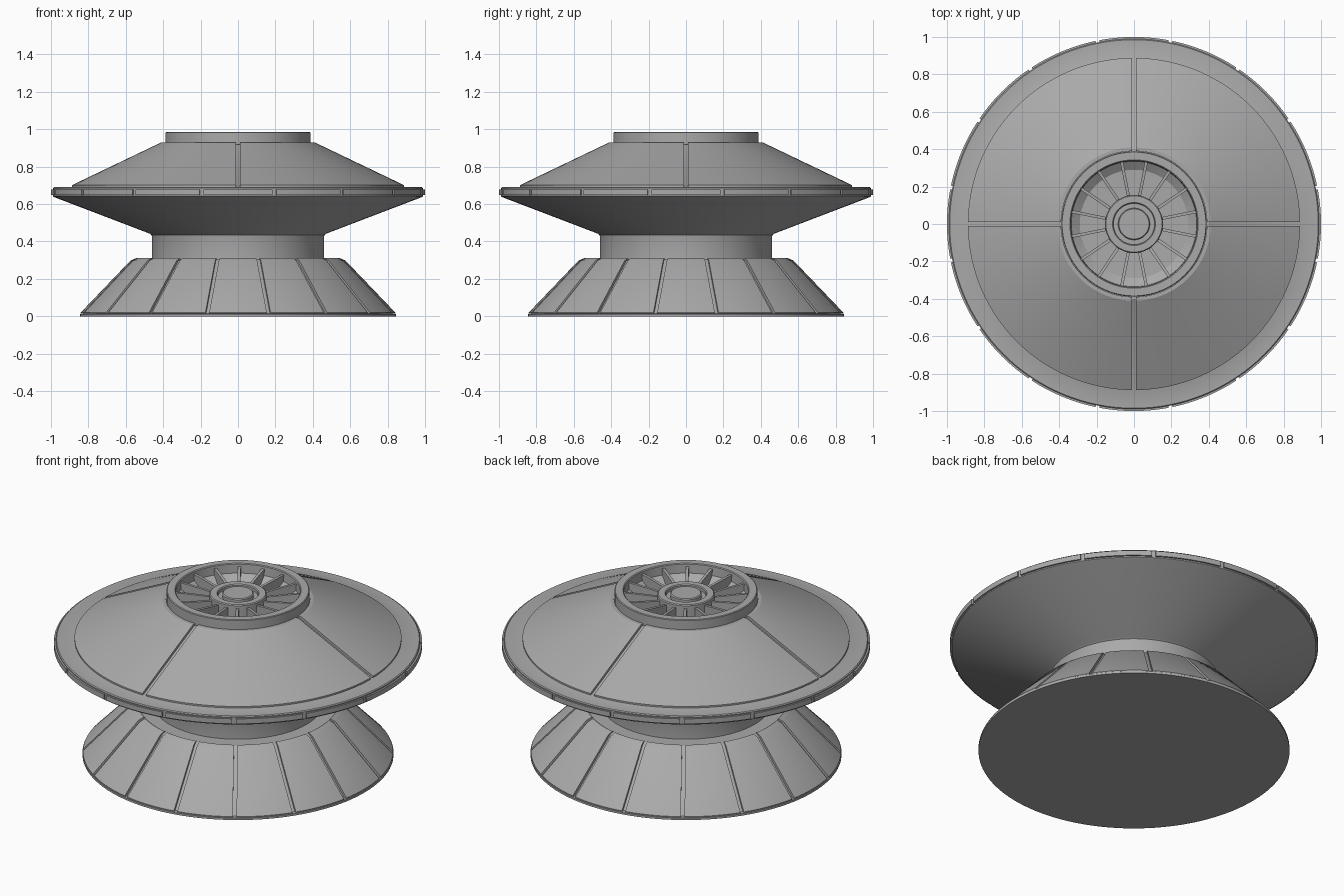
import bpy, bmesh, math
from math import cos, sin, pi, radians

cube = bpy.data.objects.get("Cube")
if cube:
    bpy.data.objects.remove(cube, do_unlink=True)

grey = bpy.data.materials.new("plain grey")
grey.use_nodes = True
tone = (0.4, 0.4, 0.4, 1)
grey.diffuse_color = tone
grey.node_tree.nodes["Principled BSDF"].inputs["Base Color"].default_value = tone


def finish(bm, name):
    bmesh.ops.recalc_face_normals(bm, faces=bm.faces)
    mesh = bpy.data.meshes.new(name)
    bm.to_mesh(mesh)
    bm.free()
    ob = bpy.data.objects.new(name, mesh)
    bpy.context.collection.objects.link(ob)
    mesh.materials.append(grey)
    bpy.ops.object.select_all(action="DESELECT")
    ob.select_set(True)
    bpy.context.view_layer.objects.active = ob
    bpy.ops.object.shade_smooth_by_angle(angle=radians(25))
    return ob


def lathe(name, profile, steps=128):
    """Revolve (radius, height) points; points on the axis become caps."""
    bm = bmesh.new()
    verts = [bm.verts.new((r, 0, z)) for r, z in profile]
    edges = [bm.edges.new(pair) for pair in zip(verts, verts[1:])]
    bmesh.ops.spin(bm, geom=verts + edges, cent=(0, 0, 0), axis=(0, 0, 1),
                   angle=2 * pi, steps=steps, use_duplicate=False)
    bmesh.ops.remove_doubles(bm, verts=bm.verts, dist=0.0003)
    return finish(bm, name)


def panels(name, section, count, gap, start, steps):
    """Ring of closed panels with parallel-sided gaps between them."""
    bm = bmesh.new()
    for k in range(count):
        a0 = start + 2 * pi * k / count
        a1 = a0 + 2 * pi / count
        rings = []
        for s in range(steps + 1):
            ring = []
            for r, z in section:
                trim = math.asin(gap / 2 / r)
                a = a0 + trim + (a1 - a0 - 2 * trim) * s / steps
                ring.append(bm.verts.new((r * cos(a), r * sin(a), z)))
            rings.append(ring)
        n = len(section)
        for p, q in zip(rings, rings[1:]):
            for i in range(n):
                j = (i + 1) % n
                bm.faces.new((p[i], p[j], q[j], q[i]))
        bm.faces.new(rings[0])
        bm.faces.new(rings[-1][::-1])
    return finish(bm, name)


def fins(name, outline, count, width):
    """Radial vanes extruded from a side outline."""
    bm = bmesh.new()
    for k in range(count):
        a = 2 * pi * (k + 0.5) / count
        sides = [[bm.verts.new((r * cos(a) - t * sin(a), r * sin(a) + t * cos(a), z))
                  for r, z in outline] for t in (-width / 2, width / 2)]
        left, right = sides
        bm.faces.new(left)
        bm.faces.new(right[::-1])
        for i in range(len(outline)):
            j = (i + 1) % len(outline)
            bm.faces.new((left[i], left[j], right[j], right[i]))
    return finish(bm, name)


# Main body: foot, neck, flared underside, rim and upper cone
lathe("body", [(0, 0), (0.845, 0), (0.845, 0.012), (0.825, 0.014), (0.56, 0.295),
               (0.54, 0.305), (0.46, 0.305), (0.46, 0.425), (0.463, 0.435), (0.472, 0.442),
               (0.985, 0.638), (0.99, 0.642), (0.99, 0.685), (0.985, 0.69),
               (0.875, 0.692), (0.40, 0.918), (0.385, 0.918)])

# Raised plating
half_step = pi / 16
panels("foot_panel", [(0.842, 0.014), (0.842, 0.019), (0.575, 0.298), (0.545, 0.311),
                      (0.53, 0.302), (0.56, 0.288), (0.82, 0.014)],
       16, 0.02, half_step, 8)
panels("rim_panel", [(0.985, 0.649), (1.0, 0.649), (1.0, 0.679), (0.985, 0.679)],
       16, 0.02, half_step, 8)
panels("roof_panel", [(0.888, 0.69), (0.888, 0.701), (0.41, 0.93), (0.39, 0.93),
                      (0.39, 0.915), (0.87, 0.69)],
       4, 0.024, 0, 32)

# Top collar with its recessed bowl
lathe("collar", [(0.388, 0.91), (0.388, 0.982), (0.384, 0.986), (0.343, 0.986),
                 (0.338, 0.982), (0.335, 0.93), (0.29, 0.90), (0, 0.89)])
fins("vent_fin", [(0.337, 0.89), (0.337, 0.968), (0.30, 0.965), (0.14, 0.945), (0.14, 0.88)],
     16, 0.016)

# Centre hub: stepped ring around a low cap
lathe("hub", [(0.155, 0.88), (0.155, 0.962), (0.15, 0.967), (0.115, 0.967), (0.11, 0.962),
              (0.11, 0.945), (0.085, 0.945), (0.085, 0.965), (0.08, 0.97), (0, 0.97)], 64)
